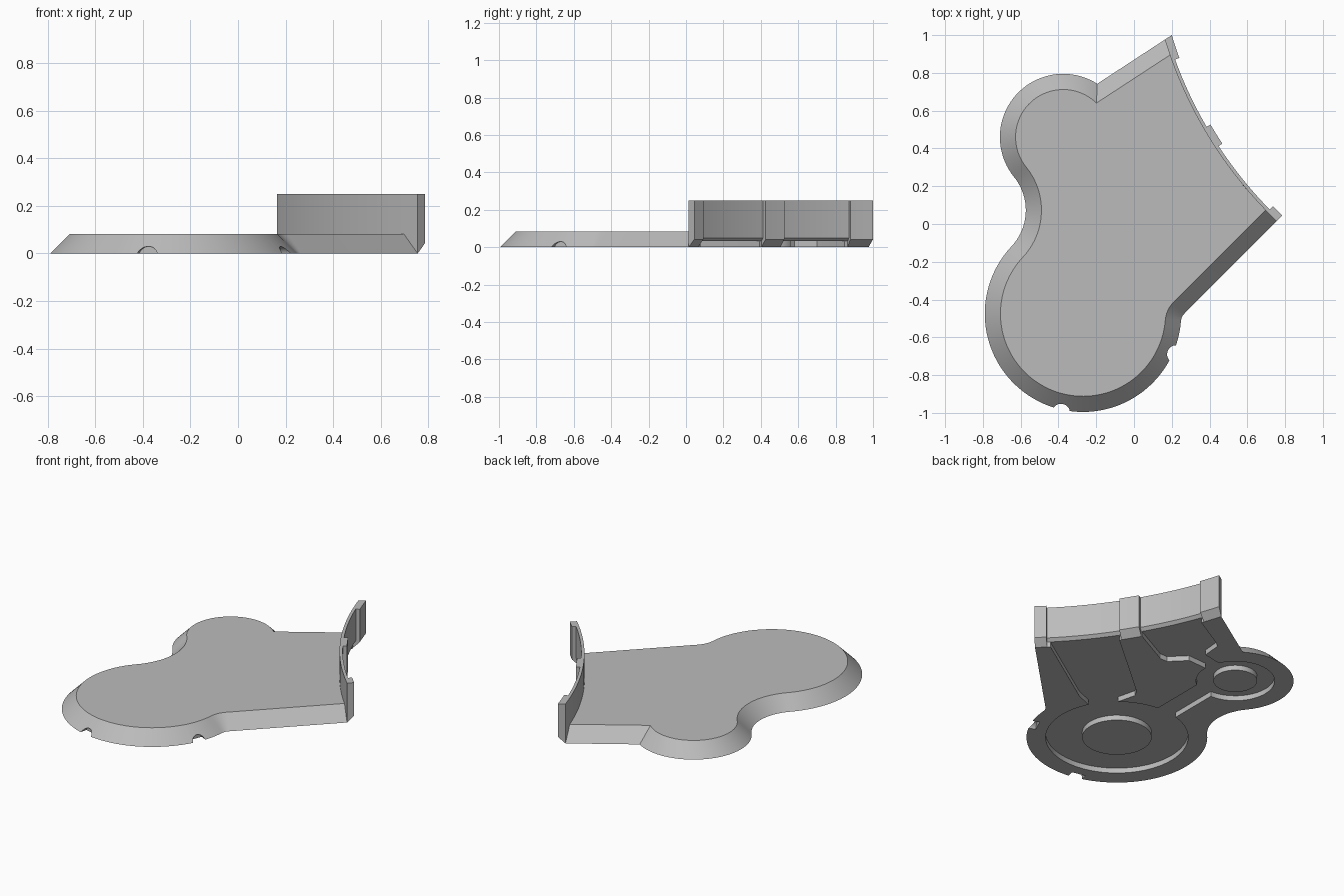
import bpy, bmesh
from math import cos, sin, radians, degrees, atan2, sqrt, pi
from mathutils import Vector, Matrix

if "Cube" in bpy.data.objects:
    bpy.data.objects.remove(bpy.data.objects["Cube"])

grey = bpy.data.materials.new("mid_grey")
grey.use_nodes = True
grey.diffuse_color = (0.5, 0.5, 0.5, 1)
grey.node_tree.nodes["Principled BSDF"].inputs["Base Color"].default_value = (0.5, 0.5, 0.5, 1)

# Layout: two lobes and the large arc of the upright wall
BIG, BIG_R = Vector((-0.27, -0.475)), 0.52
SMALL, SMALL_R = Vector((-0.375, 0.46)), 0.335
ARC, ARC_R = Vector((2.298, 1.628)), 2.232
WAIST_R, FILLET_R = 0.28, 0.06
FILLET = Vector((0.309, -0.517))
BACK_P, BACK_ANG = Vector((-0.195, 0.742)), 33.15
BEVEL, RECESS, TOP = 0.083, 0.032, 0.25
TAB_T, WALL_T = 0.042, 0.018


def polar(deg, r=1.0, c=Vector((0, 0))):
    return c + r * Vector((cos(radians(deg)), sin(radians(deg))))


def heading(a, b):
    return degrees(atan2(b.y - a.y, b.x - a.x))


def hit(p, u, c, r, far=False):
    """Point where a line meets a circle."""
    w = c - p
    b = w.dot(u)
    root = sqrt(b * b - w.dot(w) + r * r)
    return p + u * (b + root if far else b - root)


def arc(c, r, a, b, n):
    return [polar(a + (b - a) * i / n, r, c) for i in range(n + 1)]


def back_line(d):
    return BACK_P + d * polar(BACK_ANG - 90), polar(BACK_ANG)


def front_line(d):
    return polar(135, FILLET_R + d, FILLET), polar(45)


def wall_end(line, r, d=0):
    return heading(ARC, hit(*line(d), ARC, r)) % 360


# Centre of the concave waist, touching both lobes
axis = SMALL - BIG
dist = axis.length
axis.normalize()
ra, rb = BIG_R + WAIST_R, SMALL_R + WAIST_R
along = (ra * ra - rb * rb + dist * dist) / (2 * dist)
WAIST = BIG + axis * along + Vector((-axis.y, axis.x)) * sqrt(ra * ra - along * along)


def outline(d):
    """Plate outline, inset by d everywhere but along the wall."""
    pts = arc(ARC, ARC_R, wall_end(front_line, ARC_R, d), wall_end(back_line, ARC_R, d), 32)
    notch = hit(*back_line(d), SMALL, SMALL_R - d, True)
    pts += arc(SMALL, SMALL_R - d, heading(SMALL, notch), heading(SMALL, WAIST) % 360, 40)
    pts += arc(WAIST, WAIST_R + d, heading(WAIST, SMALL), heading(WAIST, BIG), 24)[1:]
    pts += arc(BIG, BIG_R - d, heading(BIG, WAIST) % 360, heading(BIG, FILLET) % 360, 64)[1:]
    pts += arc(FILLET, FILLET_R + d, heading(FILLET, BIG) % 360, 135, 8)[1:]
    return pts


def loft(name, loops, closed=False):
    """Skin equal loops of 3D points; cap the ends."""
    bm = bmesh.new()
    rings = [[bm.verts.new(p) for p in loop] for loop in loops]
    n = len(rings[0])
    for lo, hi in zip(rings, rings[1:]):
        for i in range(n):
            j = (i + 1) % n
            bm.faces.new((lo[i], lo[j], hi[j], hi[i]))
    bm.faces.new(rings[0][::-1])
    bm.faces.new(rings[-1])
    bmesh.ops.recalc_face_normals(bm, faces=bm.faces[:])
    mesh = bpy.data.meshes.new(name)
    bm.to_mesh(mesh)
    bm.free()
    mesh.materials.append(grey)
    ob = bpy.data.objects.new(name, mesh)
    bpy.context.collection.objects.link(ob)
    return ob


def prism(name, pts, z0, z1):
    return loft(name, [[(p[0], p[1], z) for p in pts] for z in (z0, z1)])


def circle(c, r):
    return arc(c, r, 0, 360, 64)[:-1]


def select(ob):
    bpy.ops.object.select_all(action='DESELECT')
    ob.select_set(True)
    bpy.context.view_layer.objects.active = ob


def cut(ob, cutter):
    cutter.hide_render = True
    mod = ob.modifiers.new("cut", 'BOOLEAN')
    mod.operation, mod.solver, mod.object = 'DIFFERENCE', 'EXACT', cutter
    select(ob)
    bpy.ops.object.modifier_apply(modifier=mod.name)
    bpy.data.objects.remove(cutter)


# Bevelled base plate
plate = loft("base_plate", [[(p.x, p.y, z) for p in outline(z)] for z in (0, BEVEL)])

# Recesses under the plate: lobe rings, channel, and two bays open to the wall
MID, HALF = 211.75, 1.55
TAB_LOW, TAB_HIGH = 224.5, 200.0
bay_low = [polar(a, ARC_R - 0.1, ARC) for a in (MID + HALF, TAB_LOW)]
bay_low = [bay_low[0], (-0.02, -0.0), (-0.04, -0.04), (-0.01, -0.16), (-0.06, -0.22),
           (0.05, -0.33), (0.1, -0.29), (0.15, -0.27), (0.2, -0.25), bay_low[1]]
bay_high = [polar(a, ARC_R - 0.1, ARC) for a in (TAB_HIGH, MID - HALF)]
bay_high = [bay_high[0], (0.0, 0.73), (-0.04, 0.7), (-0.05, 0.58), (-0.2, 0.55),
            (-0.2, 0.46), (-0.02, 0.47), (0.07, 0.38), (0.12, 0.38), bay_high[1]]
channel = [(-0.38, -0.15), (-0.235, -0.15), (-0.235, 0.31), (-0.38, 0.31)]
for shape in (circle(BIG, 0.41), circle(SMALL, 0.226), channel, bay_low, bay_high):
    cut(plate, prism("recess_cutter", shape, -0.1, RECESS))

# Small round notches in the rim
for ang in (-102.5, -23.5):
    u = polar(ang)
    bm = bmesh.new()
    turn = Matrix.Rotation(radians(ang), 4, 'Z') @ Matrix.Rotation(pi / 2, 4, 'Y')
    spot = BIG + u * 0.55
    bmesh.ops.create_cone(bm, cap_ends=True, segments=32, radius1=0.046, radius2=0.046, depth=0.15,
                          matrix=Matrix.Translation((spot.x, spot.y, -0.016)) @ turn)
    mesh = bpy.data.meshes.new("notch_cutter")
    bm.to_mesh(mesh)
    bm.free()
    cutter = bpy.data.objects.new("notch_cutter", mesh)
    bpy.context.collection.objects.link(cutter)
    cut(plate, cutter)

# Round bosses left standing in the lobe recesses
parts = [plate,
         prism("large_boss", circle(BIG, 0.2), 0, RECESS + 0.01),
         prism("small_boss", circle(SMALL, 0.126), 0, RECESS + 0.01)]


def wall_piece(name, start, end, profile, n):
    """Sweep a (thickness, height) profile along the wall arc."""
    loops = []
    for i in range(n + 1):
        loop = []
        for t, z in profile:
            a, b = [e if isinstance(e, float) else wall_end(e, ARC_R - t) for e in (start, end)]
            p = polar(a + (b - a) * i / n, ARC_R - t, ARC)
            loop.append((p.x, p.y, z))
        loops.append(loop)
    return loft(name, loops)


# Curved upright wall with three thicker ribs
thin = [(0, RECESS), (WALL_T, RECESS + WALL_T), (WALL_T, TOP), (0, TOP)]
thick = [(0, 0), (TAB_T, TAB_T), (TAB_T, TOP), (0, TOP)]
parts += [wall_piece("curved_wall", back_line, front_line, thin, 32),
          wall_piece("back_rib", back_line, TAB_HIGH, thick, 4),
          wall_piece("middle_rib", MID - HALF, MID + HALF, thick, 4),
          wall_piece("front_rib", TAB_LOW, front_line, thick, 4)]

for ob in parts:
    select(ob)
    bpy.ops.object.shade_smooth_by_angle(angle=radians(25))
